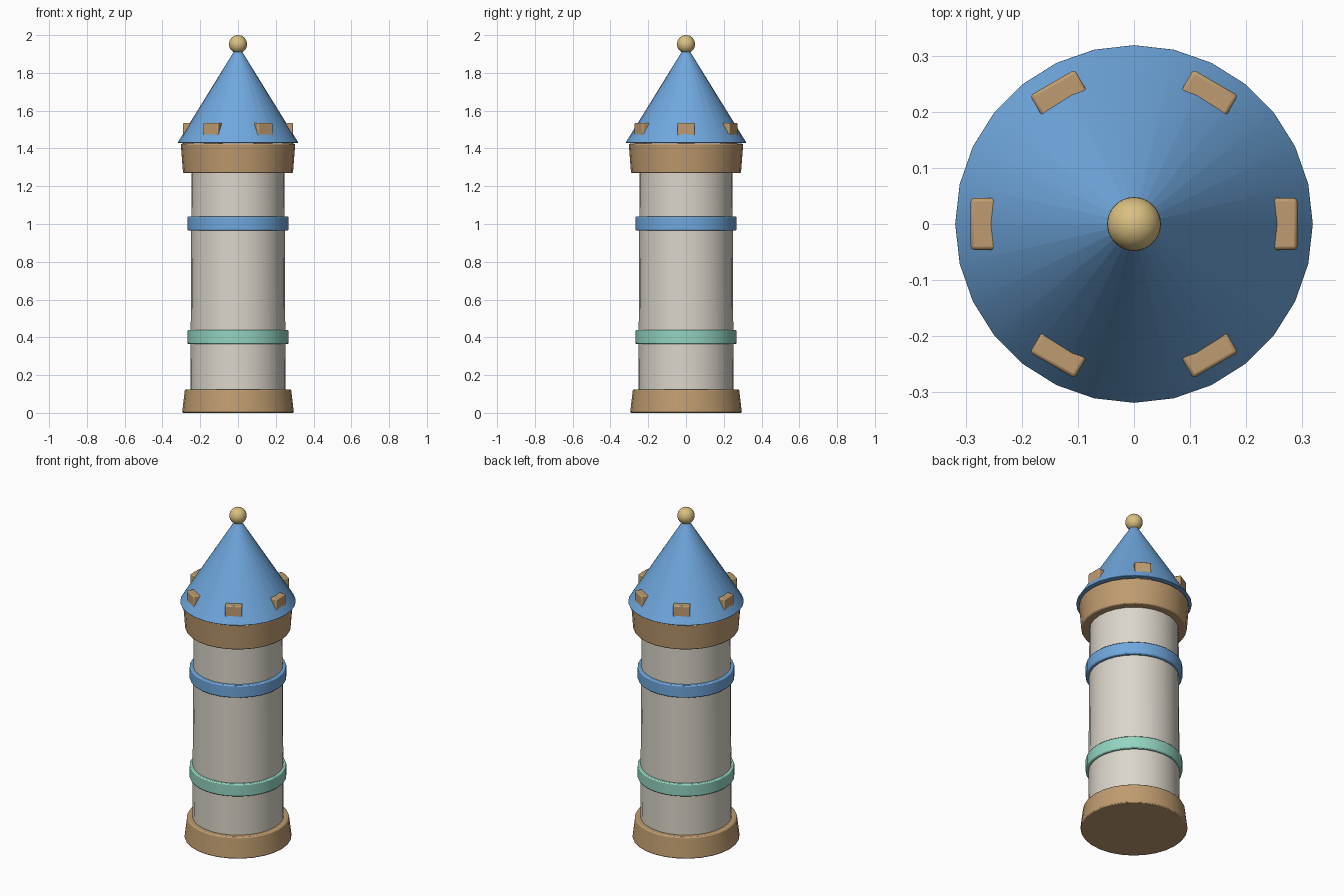
import bpy, math

cube = bpy.data.objects.get("Cube")
if cube:
    bpy.data.objects.remove(cube, do_unlink=True)


def material(name, rgb):
    m = bpy.data.materials.new(name)
    m.use_nodes = True
    m.diffuse_color = (*rgb, 1)
    m.node_tree.nodes["Principled BSDF"].inputs["Base Color"].default_value = (*rgb, 1)
    return m


stone = material("pale_stone", (0.71, 0.67, 0.59))
wood = material("warm_wood", (0.52, 0.33, 0.16))
blue = material("roof_blue", (0.16, 0.39, 0.73))
mint = material("mint_green", (0.29, 0.66, 0.53))
gold = material("soft_gold", (0.70, 0.53, 0.22))


def finish(name, mat, bevel=0):
    """Name and colour the active object, round its edges and smooth it."""
    ob = bpy.context.object
    ob.name = ob.data.name = name
    ob.data.materials.append(mat)
    if bevel:
        mod = ob.modifiers.new("soft_edges", "BEVEL")
        mod.width, mod.segments = bevel, 2
        mod.limit_method = "ANGLE"
        mod.angle_limit = math.radians(35)
    bpy.ops.object.shade_smooth_by_angle(angle=math.radians(35))
    return ob


def drum(name, mat, z0, z1, r0, r1, bevel=0.006, sides=28):
    """Round section from z0 to z1, tapering from r0 to r1."""
    bpy.ops.mesh.primitive_cone_add(vertices=sides, radius1=r0, radius2=r1,
                                    depth=z1 - z0, location=(0, 0, (z0 + z1) / 2))
    return finish(name, mat, bevel)


# Tower body
drum("base", wood, 0, 0.125, 0.296, 0.281)
drum("shaft", stone, 0.12, 1.30, 0.252, 0.246)
drum("lower_band", mint, 0.365, 0.44, 0.267, 0.267)
drum("upper_band", blue, 0.965, 1.04, 0.267, 0.267)
drum("collar", wood, 1.27, 1.425, 0.291, 0.303)

# Battlement blocks standing on the collar, poking through the roof
for i in range(6):
    a = i * math.pi / 3
    bpy.ops.mesh.primitive_cube_add(size=1, location=(0.263 * math.cos(a), 0.263 * math.sin(a), 1.475),
                                    rotation=(0, 0, a))
    bpy.context.object.scale = (0.056, 0.092, 0.12)
    bpy.ops.object.transform_apply(location=False, rotation=False, scale=True)
    finish(f"battlement_{i + 1}", wood, 0.006)

# Roof and finial
drum("roof", blue, 1.43, 1.935, 0.32, 0.008, bevel=0.003)
bpy.ops.mesh.primitive_uv_sphere_add(segments=28, ring_count=16, radius=0.048, location=(0, 0, 1.952))
finish("finial", gold)
